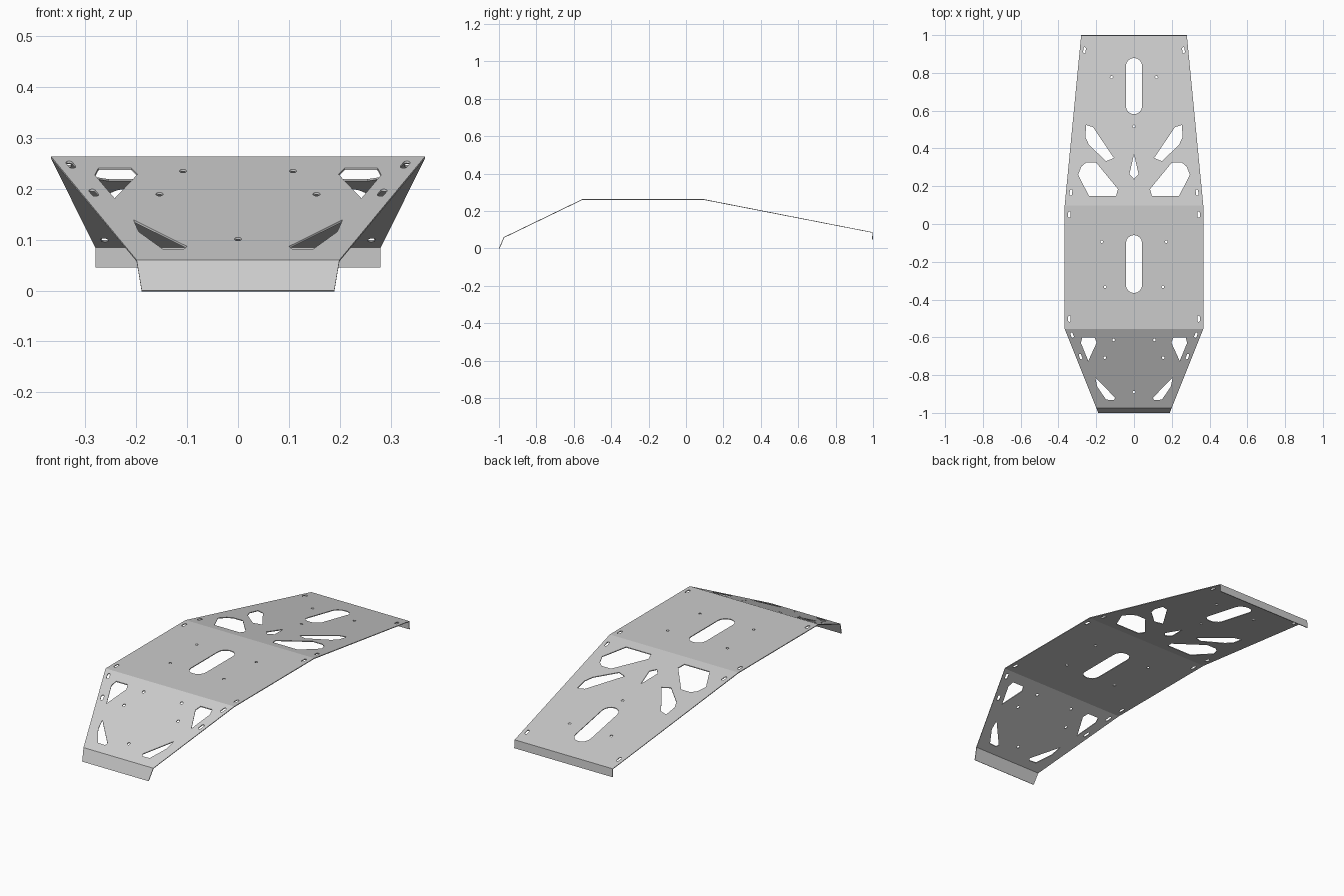
import bpy, bmesh, math
from mathutils import Vector, Matrix

cube = bpy.data.objects.get("Cube")
if cube:
    bpy.data.objects.remove(cube)

metal = bpy.data.materials.new("grey_metal")
metal.use_nodes = True
GREY = (0.6, 0.6, 0.6, 1)
metal.diffuse_color = GREY
metal.node_tree.nodes["Principled BSDF"].inputs["Base Color"].default_value = GREY


def make_object(name, bm):
    mesh = bpy.data.meshes.new(name)
    bm.to_mesh(mesh)
    bm.free()
    mesh.materials.append(metal)
    obj = bpy.data.objects.new(name, mesh)
    bpy.context.collection.objects.link(obj)
    return obj


# Folded sheet: y, z and half width at each fold, front to back
folds = [(-1.0, 0.0, 0.189), (-0.975, 0.06, 0.199), (-0.555, 0.263, 0.367),
         (0.097, 0.263, 0.367), (0.997, 0.087, 0.28), (1.0, 0.045, 0.28)]
bm = bmesh.new()
rows = [(bm.verts.new((-w, y, z)), bm.verts.new((w, y, z))) for y, z, w in folds]
for (l0, r0), (l1, r1) in zip(rows, rows[1:]):
    bm.faces.new((l0, r0, r1, l1))
plate = make_object("skid_plate", bm)
solid = plate.modifiers.new("thickness", "SOLIDIFY")
solid.thickness = 0.004
solid.offset = -1

# Cutters: upright prisms through the sheet
cut = bmesh.new()


def prism(points):
    face = cut.faces.new([cut.verts.new((x, y, -0.2)) for x, y in points])
    result = bmesh.ops.extrude_face_region(cut, geom=[face])
    verts = [v for v in result["geom"] if isinstance(v, bmesh.types.BMVert)]
    bmesh.ops.translate(cut, verts=verts, vec=(0, 0, 0.8))


def both_sides(points):
    prism(points)
    prism([(-x, y) for x, y in points])


def slot(x, y, radius, length, lean=0.0, steps=8):
    """Outline of a round-ended slot; with no length it is a round hole."""
    half = length / 2 - radius if length else 0
    turn = Matrix.Rotation(-lean, 2)
    points = []
    for end, start in ((half, 0), (-half, math.pi)):
        for i in range(steps + (1 if half else 0)):
            a = start + math.pi * i / steps
            p = turn @ Vector((radius * math.cos(a), radius * math.sin(a) + end))
            points.append((x + p.x, y + p.y))
    return points


# Large centre slots
prism(slot(0, -0.212, 0.043, 0.307))
prism(slot(0, 0.73, 0.043, 0.298))

# Round bolt holes
for y in (0.517, -0.89):
    prism(slot(0, y, 0.007, 0))
for x, y in ((0.17, -0.094), (0.153, -0.333), (0.119, 0.778),
             (0.108, -0.614), (0.154, -0.708)):
    both_sides(slot(x, y, 0.007, 0))

# Small slots that follow the side edges
for x, y, length, lean in ((0.262, 0.92, 0.033, -0.096), (0.334, 0.166, 0.033, -0.096),
                           (0.342, 0.05, 0.033, 0), (0.342, -0.502, 0.033, 0),
                           (0.328, -0.588, 0.03, 0.38), (0.283, -0.702, 0.03, 0.38)):
    both_sides(slot(x, y, 0.0065, length, lean))

# Lightening windows
both_sides([(0.254, 0.524), (0.217, 0.513), (0.106, 0.349),
            (0.148, 0.333), (0.238, 0.418), (0.257, 0.46)])
both_sides([(0.2, 0.325), (0.254, 0.325), (0.278, 0.305), (0.296, 0.26),
            (0.238, 0.148), (0.095, 0.148), (0.085, 0.185)])
both_sides([(0.209, -0.602), (0.274, -0.602), (0.281, -0.63),
            (0.242, -0.725), (0.197, -0.627)])
both_sides([(0.205, -0.812), (0.1, -0.92), (0.107, -0.932),
            (0.148, -0.93), (0.195, -0.86)])
prism([(0, 0.37), (0.024, 0.265), (0, 0.238), (-0.024, 0.265)])

bmesh.ops.recalc_face_normals(cut, faces=cut.faces)
cutter = make_object("window_cutter", cut)
cutter.hide_render = True
cutter.hide_set(True)
cutter.display_type = "WIRE"

boolean = plate.modifiers.new("windows", "BOOLEAN")
boolean.operation = "DIFFERENCE"
boolean.solver = "EXACT"
boolean.object = cutter

# Bake the cuts and drop the helper
bpy.context.view_layer.objects.active = plate
plate.select_set(True)
for name in [m.name for m in plate.modifiers]:
    bpy.ops.object.modifier_apply(modifier=name)
bpy.data.objects.remove(cutter)
